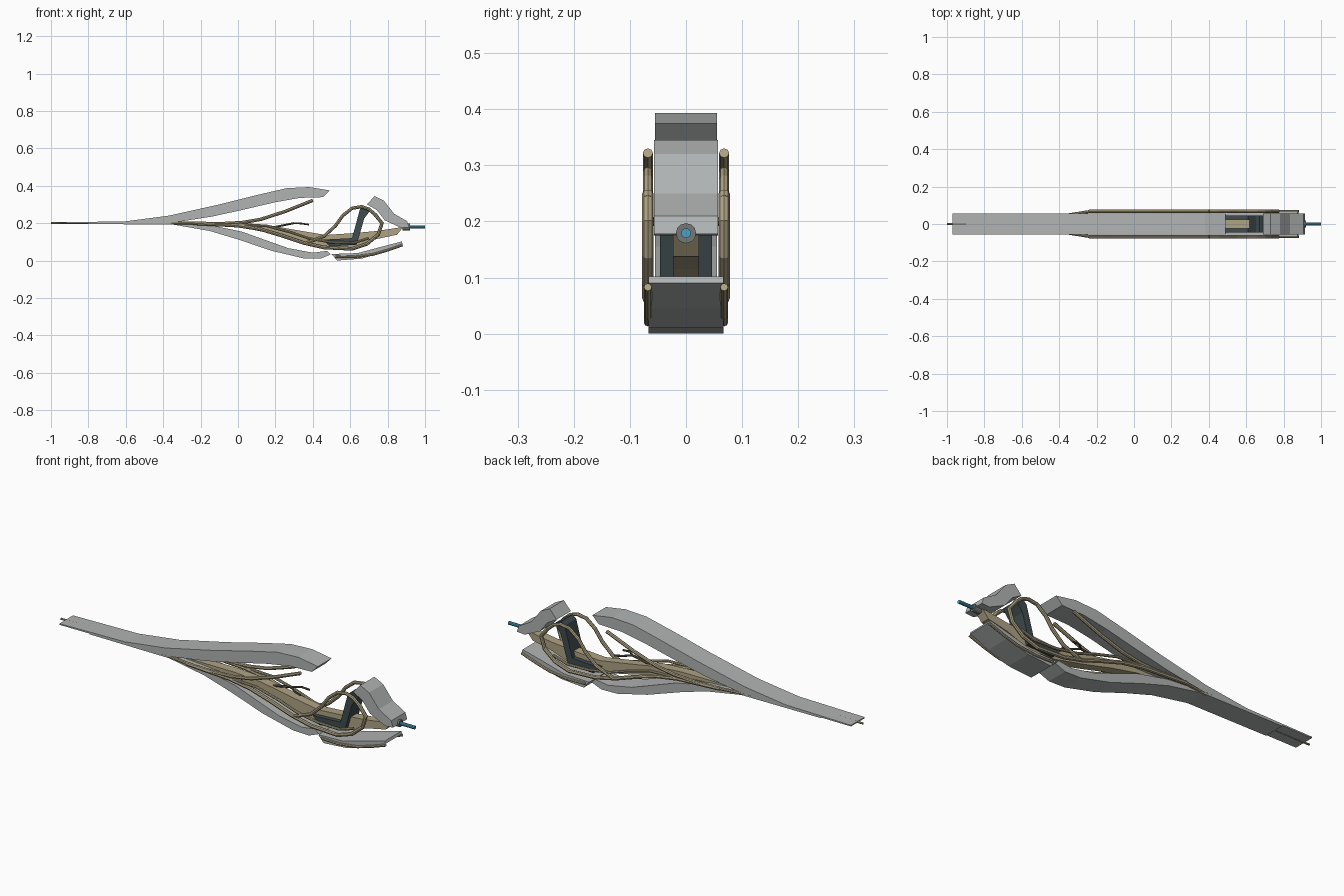
import bpy, bmesh, math
from mathutils import Vector


def material(name, rgb):
    m = bpy.data.materials.new(name)
    m.diffuse_color = (*rgb, 1)
    return m


GREY = material("light grey shell", (0.44, 0.455, 0.455))
TAN = material("tan frame", (0.42, 0.36, 0.225))
SEAT = material("dark slate seat", (0.05, 0.07, 0.075))
BLUE = material("blue needle", (0.07, 0.36, 0.55))
COLLAR = material("dark grey collar", (0.18, 0.19, 0.19))
BROWN = material("dark brown handle", (0.10, 0.085, 0.06))


def finish(name, bm, mat):
    bmesh.ops.recalc_face_normals(bm, faces=bm.faces)
    me = bpy.data.meshes.new(name)
    bm.to_mesh(me)
    bm.free()
    me.materials.append(mat)
    ob = bpy.data.objects.new(name, me)
    bpy.context.collection.objects.link(ob)
    return ob


def slab(name, stations, half, mat, y=0.0):
    """Bent bar from (x_top, z_top, x_bottom, z_bottom) stations."""
    bm = bmesh.new()
    rings = [[bm.verts.new(p) for p in ((xt, y - half, zt), (xt, y + half, zt),
                                        (xb, y + half, zb), (xb, y - half, zb))]
             for xt, zt, xb, zb in stations]
    for a, b in zip(rings, rings[1:]):
        for i in range(4):
            j = (i + 1) % 4
            bm.faces.new((a[i], a[j], b[j], b[i]))
    bm.faces.new(rings[0])
    bm.faces.new(rings[-1])
    return finish(name, bm, mat)


def tube(name, points, radius, mat, sides=8):
    """Round tube through (x, y, z) points, with mitred bends."""
    pts = [Vector(p) for p in points]
    bm = bmesh.new()
    rings = []
    for i, p in enumerate(pts):
        d = (pts[min(i + 1, len(pts) - 1)] - pts[max(i - 1, 0)]).normalized()
        ref = Vector((0, 1, 0)) if abs(d.y) < 0.9 else Vector((0, 0, 1))
        u = (ref - d * ref.dot(d)).normalized()
        v = d.cross(u)
        rings.append([bm.verts.new(p + radius * (u * math.cos(t) + v * math.sin(t)))
                      for t in (2 * math.pi * k / sides for k in range(sides))])
    for a, b in zip(rings, rings[1:]):
        for i in range(sides):
            j = (i + 1) % sides
            bm.faces.new((a[i], a[j], b[j], b[i]))
    bm.faces.new(rings[0])
    bm.faces.new(rings[-1])
    return finish(name, bm, mat)


# Long upper shell, thin at the tail
slab("upper_shell", [
    (-0.97, 0.204, -0.97, 0.198), (-0.60, 0.21, -0.60, 0.199),
    (-0.37, 0.24, -0.34, 0.204), (-0.10, 0.30, -0.14, 0.235),
    (0.10, 0.35, 0.02, 0.27), (0.26, 0.387, 0.20, 0.312),
    (0.38, 0.393, 0.33, 0.335), (0.49, 0.375, 0.455, 0.339)], 0.055, GREY)

# Lower shell
slab("lower_shell", [
    (-0.80, 0.199, -0.80, 0.195), (-0.35, 0.203, -0.35, 0.193),
    (-0.15, 0.19, -0.15, 0.158), (0.02, 0.155, 0.0, 0.113),
    (0.16, 0.105, 0.18, 0.052), (0.27, 0.066, 0.35, 0.012),
    (0.40, 0.042, 0.44, 0.01), (0.475, 0.052, 0.495, 0.032)], 0.055, GREY)

# Nose cap
slab("nose_cap", [
    (0.73, 0.345, 0.69, 0.30), (0.78, 0.32, 0.742, 0.27),
    (0.835, 0.25, 0.785, 0.215), (0.905, 0.21, 0.85, 0.185),
    (0.915, 0.178, 0.87, 0.175)], 0.057, GREY)

# Belly pan under the seat
slab("belly_pan", [
    (0.50, 0.035, 0.53, 0.0), (0.64, 0.04, 0.66, 0.01),
    (0.76, 0.072, 0.78, 0.045), (0.875, 0.102, 0.88, 0.09)], 0.067, GREY)

# Central keel
slab("keel", [
    (-0.35, 0.203, -0.35, 0.196), (0.0, 0.202, 0.0, 0.18),
    (0.15, 0.192, 0.15, 0.15), (0.30, 0.165, 0.30, 0.112),
    (0.47, 0.137, 0.47, 0.075), (0.62, 0.147, 0.62, 0.07),
    (0.74, 0.158, 0.74, 0.115), (0.885, 0.18, 0.85, 0.138)], 0.023, TAN)

# Seat: cushion and back in one bent slab
slab("seat", [
    (0.455, 0.112, 0.49, 0.075), (0.61, 0.12, 0.635, 0.085),
    (0.652, 0.275, 0.675, 0.225), (0.672, 0.292, 0.71, 0.272)], 0.046, SEAT)

# Frame tubes, one set on each side
SIDE_TUBES = {
    "upper_rail": (0.009, [(-0.24, 0.2), (-0.1, 0.197), (0.02, 0.203), (0.12, 0.22),
                           (0.25, 0.262), (0.40, 0.322)]),
    "lower_rail": (0.010, [(-0.24, 0.2), (0.0, 0.187), (0.12, 0.168), (0.24, 0.132),
                           (0.35, 0.095), (0.46, 0.07), (0.61, 0.063), (0.69, 0.09),
                           (0.75, 0.14), (0.77, 0.20), (0.73, 0.25)]),
    "seat_hoop": (0.009, [(0.36, 0.092), (0.46, 0.13), (0.52, 0.185), (0.56, 0.24),
                          (0.61, 0.28), (0.66, 0.288), (0.70, 0.275), (0.74, 0.24)]),
    "middle_rail": (0.007, [(0.0, 0.192), (0.15, 0.186), (0.28, 0.152), (0.38, 0.118),
                            (0.50, 0.098), (0.62, 0.095), (0.70, 0.12)]),
    "skid": (0.007, [(0.52, 0.022), (0.62, 0.02), (0.72, 0.032), (0.80, 0.055),
                     (0.88, 0.083)]),
}
for side, s in (("left", -1), ("right", 1)):
    for part, (r, path) in SIDE_TUBES.items():
        tube(f"{part}_{side}", [(x, s * 0.068, z) for x, z in path], r, TAN)
    # Short rail roots leading in under the shell
    tube(f"rail_root_{side}", [(-0.37, s * 0.046, 0.2), (-0.23, s * 0.068, 0.2)], 0.008, TAN)
    # Hand grips
    tube(f"hand_grip_{side}", [(0.30, 0, 0.2), (0.34, s * 0.03, 0.198),
                               (0.38, s * 0.036, 0.192)], 0.005, BROWN, 6)
tube("steering_column", [(0.20, 0, 0.18), (0.30, 0, 0.2)], 0.006, BROWN, 6)

# Tail rod, front collar and needle
tube("tail_rod", [(-1.0, 0, 0.2), (-0.72, 0, 0.202)], 0.005, TAN)
tube("needle_collar", [(0.88, 0, 0.179), (0.92, 0, 0.179)], 0.018, COLLAR, 12)
tube("needle", [(0.90, 0, 0.179), (1.0, 0, 0.179)], 0.009, BLUE, 10)
